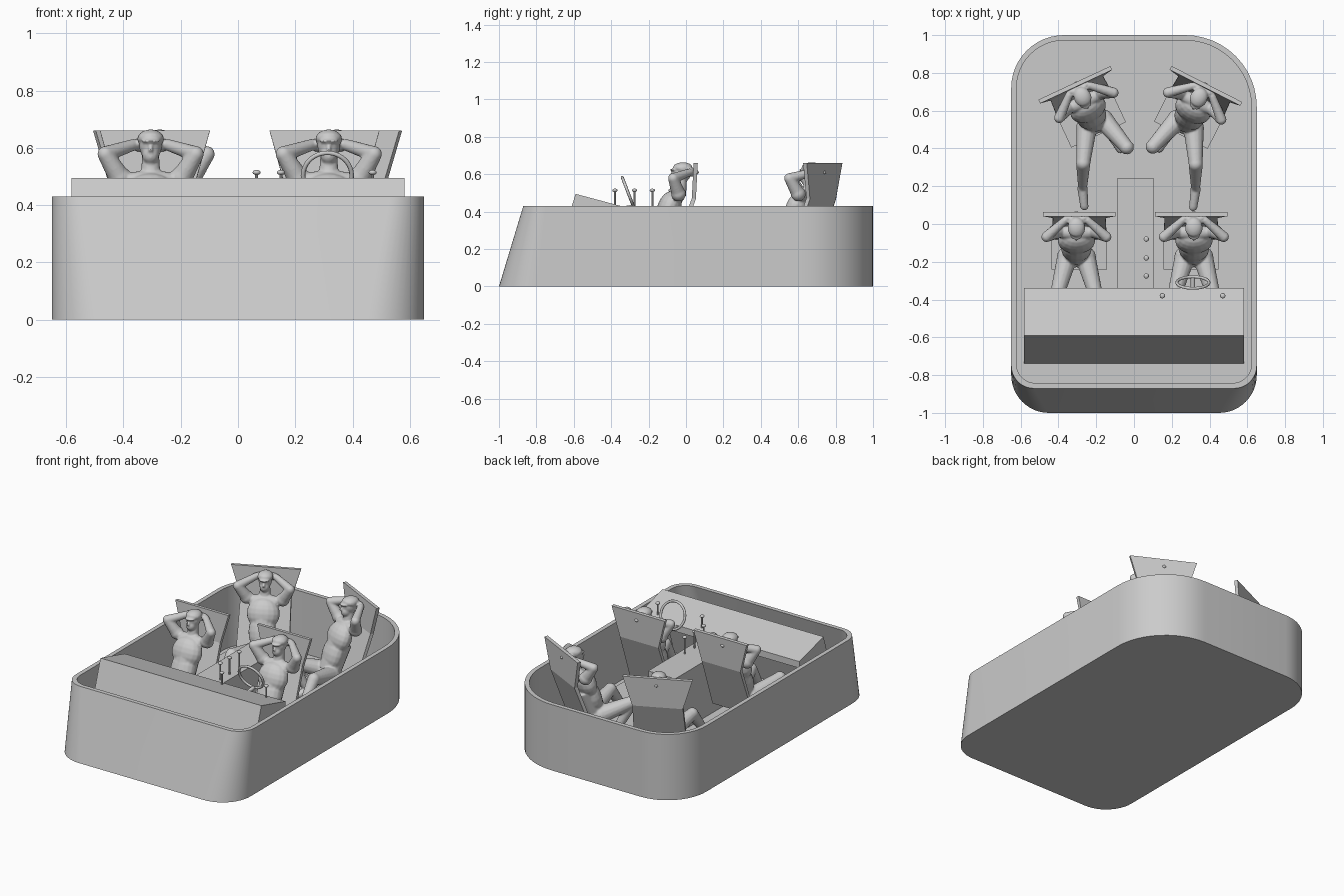
import bpy, bmesh, math
from mathutils import Vector, Matrix

if "Cube" in bpy.data.objects:
    bpy.data.objects.remove(bpy.data.objects["Cube"])


def finish(name, bm, smooth=None, mat=None):
    bmesh.ops.recalc_face_normals(bm, faces=bm.faces)
    me = bpy.data.meshes.new(name)
    bm.to_mesh(me)
    bm.free()
    ob = bpy.data.objects.new(name, me)
    bpy.context.collection.objects.link(ob)
    if mat is not None:
        ob.matrix_world = mat
    if smooth:
        bpy.context.view_layer.objects.active = ob
        bpy.ops.object.select_all(action='DESELECT')
        ob.select_set(True)
        bpy.ops.object.shade_smooth_by_angle(angle=math.radians(smooth))
    return ob


def limb(bm, a, b, ra, rb, seg=14):
    a, b = Vector(a), Vector(b)
    d = b - a
    m = Matrix.Translation((a + b) / 2) @ d.to_track_quat('Z', 'Y').to_matrix().to_4x4()
    bmesh.ops.create_cone(bm, cap_ends=True, segments=seg, radius1=ra, radius2=rb,
                          depth=d.length, matrix=m)


def ball(bm, c, r, tilt=0):
    m = Matrix.Translation(c) @ Matrix.Rotation(tilt, 4, 'X') @ Matrix.Diagonal((*r, 1))
    bmesh.ops.create_uvsphere(bm, u_segments=16, v_segments=10, radius=1, matrix=m)


def prism(bm, profile, x0, x1):
    # extrude a y,z profile along x
    f = bm.faces.new([bm.verts.new((x0, y, z)) for y, z in profile])
    r = bmesh.ops.extrude_face_region(bm, geom=[f])
    vs = [v for v in r['geom'] if isinstance(v, bmesh.types.BMVert)]
    bmesh.ops.translate(bm, verts=vs, vec=(x1 - x0, 0, 0))


# tub and floor panel: lofted rounded outlines
def outline(bm, hx, y0, y1, z, inset, front):
    ring = []
    corners = [(1, y0, front, -90), (1, y1, .38 - inset, 0),
               (-1, y1, .28 - inset, 90), (-1, y0, front, 180)]
    for s, y, r, start in corners:
        cy = y + r if y == y0 else y - r
        for i in range(13):
            t = math.radians(start + i * 7.5)
            ring.append(bm.verts.new((s * (hx - r) + r * math.cos(t), cy + r * math.sin(t), z)))
    return ring


def loft(name, specs):
    bm = bmesh.new()
    rings = [outline(bm, *s) for s in specs]
    for a, b in zip(rings, rings[1:]):
        n = len(a)
        for i in range(n):
            bm.faces.new((a[i], a[(i + 1) % n], b[(i + 1) % n], b[i]))
    bm.faces.new(rings[0])
    bm.faces.new(rings[-1])
    finish(name, bm, 30)


loft("tub", [(.65, -1, 1, 0, 0, .2), (.65, -.87, 1, .43, 0, .12),
             (.622, -.842, .972, .43, .028, .1), (.622, -.96, .972, .03, .028, .17)])
loft("floor_panel", [(.592, -.815, .91, .025, .05, .12), (.592, -.815, .91, .036, .05, .12)])

# dashboard, open underneath for the legs
bm = bmesh.new()
prism(bm, [(-.74, .03), (-.59, .495), (-.34, .428), (-.34, .385),
           (-.595, .385), (-.71, .03)], -.582, .582)
finish("dashboard", bm)

# centre console
bm = bmesh.new()
prism(bm, [(-.36, .03), (-.36, .405), (.24, .405), (.24, .03)], -.09, .105)
finish("console", bm)

# levers with domed knobs
for x, y, z in [(.065, -.08, .40), (.065, -.18, .40), (.065, -.275, .40),
                (.15, -.38, .43), (.47, -.38, .43)]:
    bm = bmesh.new()
    limb(bm, (x, y, z), (x, y, .51), .005, .005, 8)
    ball(bm, (x, y, .514), (.014, .014, .009))
    finish("lever", bm, 40)

# steering wheel
tilt = math.radians(69)
bpy.ops.mesh.primitive_torus_add(location=(.312, -.31, .503), rotation=(math.pi - tilt, 0, 0),
                                 major_radius=.085, minor_radius=.008,
                                 major_segments=36, minor_segments=8)
wheel = bpy.context.object
wheel.name = "steering_wheel"
bpy.ops.object.shade_smooth()
bm = bmesh.new()
limb(bm, (.312, -.285, .425), (.312, -.37, .41), .012, .012)
finish("steering_column", bm, 40)


# seat: bent sheet, wide headboard, waist, backrest and pan
def seat(mat):
    bm = bmesh.new()
    rows = [(.2, .052, .66), (.145, .042, .47), (.152, -.075, .15), (.152, -.24, .14)]
    pairs = [[bm.verts.new((s * w, y, z)) for s in (-1, 1)] for w, y, z in rows]
    for a, b in zip(pairs, pairs[1:]):
        bm.faces.new((a[0], a[1], b[1], b[0]))
    ob = finish("seat", bm, None, mat)
    m = ob.modifiers.new("thickness", 'SOLIDIFY')
    m.thickness = .022
    m.offset = 0


# seated figure, hands behind the head; parts fused with a voxel remesh
def figure(mat, relaxed=0):
    bm = bmesh.new()
    # torso
    limb(bm, (0, -.155, .22), (0, -.09, .38), .07, .075)
    ball(bm, (0, -.16, .205), (.086, .07, .055))
    ball(bm, (0, -.13, .32), (.082, .062, .12), -.35)
    ball(bm, (0, -.09, .42), (.1, .064, .095), -.35)
    ball(bm, (0, -.045, .485), (.115, .04, .036))
    # neck, head, face and cap
    limb(bm, (0, -.035, .49), (0, -.025, .57), .036, .03)
    ball(bm, (0, -.022, .607), (.04, .05, .05))
    ball(bm, (0, -.045, .575), (.03, .035, .034))
    limb(bm, (0, -.074, .607), (0, -.084, .588), .006, .009, 8)
    limb(bm, (0, -.024, .622), (0, -.02, .638), .047, .046, 20)
    ball(bm, (0, -.017, .635), (.045, .053, .029))
    ball(bm, (0, -.062, .623), (.032, .024, .007))
    # fingers poking through the headboard
    ball(bm, (0, .05, .61), (.016, .022, .012))
    for s in (-1, 1):
        # arms
        sh, el, ha = (s * .108, -.04, .495), (s * .158, -.068, .578), (s * .055, .024, .612)
        limb(bm, sh, el, .038, .028)
        limb(bm, el, ha, .028, .02)
        ball(bm, sh, (.042, .04, .04))
        ball(bm, el, (.028, .028, .028))
        ball(bm, (s * .035, .03, .61), (.035, .018, .024))
        # legs: one stretched out on the relaxed side
        hip = (s * .048, -.175, .205)
        if s == relaxed:
            knee, ankle, toe = (s * .145, -.34, .255), (s * .205, -.46, .09), (s * .235, -.545, .07)
        elif relaxed:
            knee, ankle, toe = (s * .1, -.36, .27), (s * .055, -.27, .08), (s * .065, -.35, .06)
        else:
            knee, ankle, toe = (s * .105, -.385, .26), (s * .11, -.5, .085), (s * .12, -.58, .06)
        limb(bm, hip, knee, .055, .037)
        limb(bm, knee, ankle, .038, .023)
        limb(bm, ankle, toe, .027, .022)
        ball(bm, hip, (.056, .056, .056))
        ball(bm, knee, (.038, .038, .038))
        ball(bm, ankle, (.028, .028, .028))
        ball(bm, toe, (.023, .025, .02))
    ob = finish("seated_figure", bm, None, mat)
    m = ob.modifiers.new("fuse", 'REMESH')
    m.mode = 'VOXEL'
    m.voxel_size = .006
    m.use_smooth_shade = True
    m = ob.modifiers.new("soften", 'SMOOTH')
    m.factor = .5
    m.iterations = 1


# seat layout: x, y, turn, figure shift in x, stretched leg side
for x, y, turn, dx, leg in [(-.29, 0, 0, -.015, 0), (.302, 0, 0, .015, 0),
                            (-.289, .69, 25, .008, -1), (.357, .685, -27, -.005, 1)]:
    rot = Matrix.Rotation(math.radians(turn), 4, 'Z')
    wide = Matrix.Diagonal((1.05 if turn else .96, 1, 1, 1))
    seat(Matrix.Translation((x, y, 0)) @ rot @ wide)
    figure(Matrix.Translation((x + dx, y, 0)) @ rot, leg)
